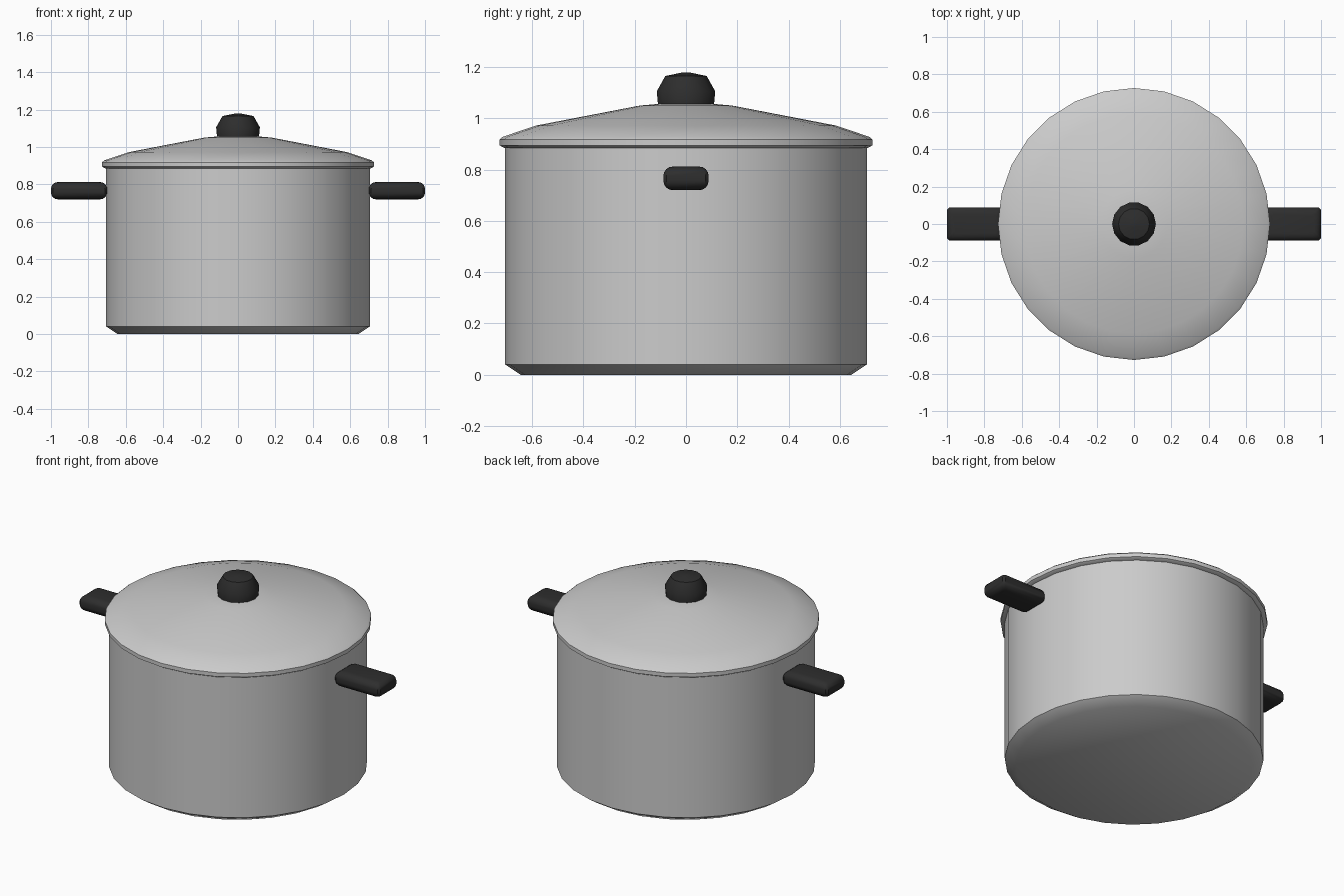
import bpy
import bmesh
import math

cube = bpy.data.objects.get("Cube")
if cube:
    bpy.data.objects.remove(cube, do_unlink=True)


def make_material(name, colour, roughness):
    mat = bpy.data.materials.new(name)
    mat.use_nodes = True
    mat.diffuse_color = colour
    bsdf = next(n for n in mat.node_tree.nodes if n.type == 'BSDF_PRINCIPLED')
    bsdf.inputs["Base Color"].default_value = colour
    bsdf.inputs["Roughness"].default_value = roughness
    return mat


steel = make_material("brushed steel grey", (0.60, 0.60, 0.60, 1), 0.5)
plastic = make_material("black plastic", (0.027, 0.027, 0.027, 1), 0.6)


def stack_rings(name, rings, material):
    """Join closed rings of points into a capped, smooth-shaded solid."""
    bm = bmesh.new()
    loops = [[bm.verts.new(p) for p in ring] for ring in rings]
    count = len(loops[0])
    for low, high in zip(loops, loops[1:]):
        for i in range(count):
            j = (i + 1) % count
            bm.faces.new((low[i], low[j], high[j], high[i]))
    bm.faces.new(loops[0][::-1])
    bm.faces.new(loops[-1])
    bmesh.ops.recalc_face_normals(bm, faces=bm.faces)
    mesh = bpy.data.meshes.new(name)
    bm.to_mesh(mesh)
    bm.free()
    mesh.materials.append(material)
    obj = bpy.data.objects.new(name, mesh)
    bpy.context.collection.objects.link(obj)
    bpy.ops.object.select_all(action='DESELECT')
    obj.select_set(True)
    bpy.context.view_layer.objects.active = obj
    bpy.ops.object.shade_smooth_by_angle(angle=math.radians(40))
    return obj


def lathe(name, profile, sides, material):
    """Turn a (radius, height) profile around the z axis."""
    turns = [math.tau * i / sides for i in range(sides)]
    rings = [[(r * math.cos(a), r * math.sin(a), z) for a in turns]
             for r, z in profile]
    return stack_rings(name, rings, material)


def rounded_handle(name, side):
    """Flat grip with rounded upper and lower edges and clipped corners."""
    x_in, x_out, half_y, mid_z, half_z = 0.70, 1.0, 0.088, 0.766, 0.046
    radius, clip, steps = 0.036, 0.012, 4
    arc = [math.radians(90) * i / steps for i in range(steps + 1)]
    levels = [(-1, a) for a in reversed(arc)] + [(1, a) for a in arc]
    rings = []
    for sign, a in levels:
        inset = radius * (1 - math.cos(a))
        z = mid_z + sign * (half_z - radius + radius * math.sin(a))
        x0, x1, y = x_in + inset, x_out - inset, half_y - inset
        outline = [(x0 + clip, -y), (x1 - clip, -y), (x1, clip - y), (x1, y - clip),
                   (x1 - clip, y), (x0 + clip, y), (x0, y - clip), (x0, clip - y)]
        rings.append([(side * px, py, z) for px, py in outline])
    return stack_rings(name, rings, plastic)


# Pot body with a chamfered foot
lathe("pot_body", [(0.645, 0), (0.705, 0.04), (0.705, 0.89)], 28, steel)

# Domed lid with a rolled rim
lathe("lid", [(0.71, 0.885), (0.727, 0.895), (0.727, 0.918), (0.715, 0.928),
              (0.585, 0.972), (0.18, 1.05), (0.10, 1.057)], 28, steel)

# Faceted knob on the lid
lathe("lid_knob", [(0.112, 1.053), (0.117, 1.105), (0.083, 1.165),
                   (0.02, 1.178)], 14, plastic)

# Side handles
for label, side in (("left", 1), ("right", -1)):
    rounded_handle(label + "_handle", side)
